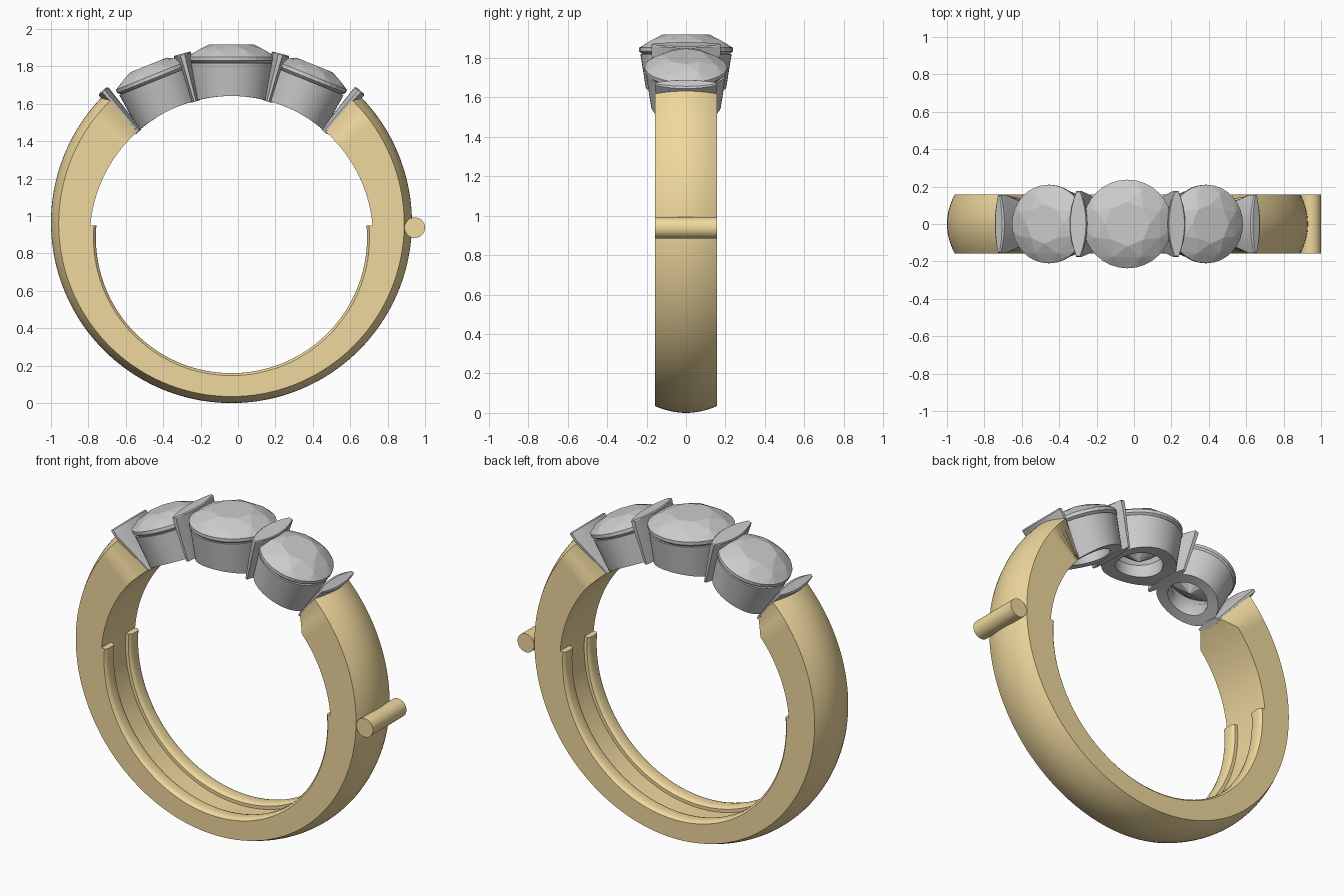
import bpy, bmesh
from math import sin, cos, pi, radians, sqrt
from mathutils import Matrix, Vector

if "Cube" in bpy.data.objects:
    bpy.data.objects.remove(bpy.data.objects["Cube"])

CX, CZ = -0.035, 0.885        # centre of the finger hole
R_IN = 0.757                  # finger hole radius
END = radians(41.5)           # where the gold band meets the stones

gold = bpy.data.materials.new("gold")
gold.diffuse_color = (0.87, 0.69, 0.34, 1)
gold.use_nodes = True
gold.node_tree.nodes["Principled BSDF"].inputs["Base Color"].default_value = gold.diffuse_color


def finish(name, bm, mat=None, smooth=None):
    bmesh.ops.recalc_face_normals(bm, faces=bm.faces[:])
    me = bpy.data.meshes.new(name)
    bm.to_mesh(me)
    bm.free()
    ob = bpy.data.objects.new(name, me)
    bpy.context.collection.objects.link(ob)
    if mat:
        me.materials.append(mat)
    if smooth:
        bpy.ops.object.select_all(action='DESELECT')
        ob.select_set(True)
        bpy.context.view_layer.objects.active = ob
        bpy.ops.object.shade_smooth_by_angle(angle=radians(smooth))
    return ob


def loft(rings, closed=False):
    """Skin a list of equal-length point loops; cap the ends unless closed."""
    bm = bmesh.new()
    vs = [[bm.verts.new(p) for p in r] for r in rings]
    n = len(vs[0])
    for i in range(len(vs) if closed else len(vs) - 1):
        a, b = vs[i], vs[(i + 1) % len(vs)]
        for j in range(n):
            bm.faces.new((a[j], a[(j + 1) % n], b[(j + 1) % n], b[j]))
    if not closed:
        bm.faces.new(vs[0])
        bm.faces.new(vs[-1])
    return bm


def polar(a, r, y):
    """Angle measured from straight up, turning toward +x."""
    return Vector((CX + r * sin(a), y, CZ + r * cos(a)))


def outer_radius(a):
    # outer circle sits a little higher than the hole, so the band thickens upward
    d = 0.08
    return d * cos(a) + sqrt(0.965 ** 2 - (d * sin(a)) ** 2)


# Gold band: domed outside, flat sides, inner edge pinched at both ends
def band_section(a):
    gap = min(a - END, 2 * pi - END - a)
    pinch = max(0, 1 - gap / 0.12)
    hw = 0.158 - 0.075 * pinch
    sag = 0.035 + 0.012 * (1 + cos(a)) / 2
    ro = outer_radius(a)
    pts = [polar(a, R_IN, -hw), polar(a, R_IN, hw)]
    for k in range(13):
        t = 1 - k / 6
        pts.append(polar(a, ro - sag * t * t, 0.158 * t))
    return pts


STEPS = 120
finish("band", loft([band_section(END + (2 * pi - 2 * END) * i / STEPS)
                     for i in range(STEPS + 1)]), gold, 25)

# Two rounded rails inside the lower half of the band
rail = [(0.158, 0.760), (0.158, 0.738), (0.150, 0.729), (0.135, 0.725), (0.095, 0.725),
        (0.080, 0.729), (0.072, 0.738), (0.072, 0.760)]
for name, s in (("front_rail", -1), ("back_rail", 1)):
    a0, a1 = radians(85), radians(275)
    finish(name, loft([[polar(a0 + (a1 - a0) * i / 80, r, s * y) for y, r in rail]
                       for i in range(81)]), gold, 35)

# Hinge pin on the right
bm = bmesh.new()
bmesh.ops.create_cone(bm, cap_ends=True, segments=32, radius1=0.055, radius2=0.055, depth=0.316,
                      matrix=Matrix.Translation((0.945, 0, 0.938)) @ Matrix.Rotation(pi / 2, 4, 'X'))
finish("hinge_pin", bm, gold, 35)


def circle(r, z, n, turn=0.0):
    return [Vector((r * cos(2 * pi * (i + turn) / n), r * sin(2 * pi * (i + turn) / n), z))
            for i in range(n)]


def stone(name, m, r):
    """Faceted gem: table, crown, thin girdle and pointed pavilion."""
    k = r / 0.237
    pts = (circle(0.50 * r, 0.078 * k, 8) + circle(0.80 * r, 0.049 * k, 8, 0.5)
           + circle(r, 0.011, 32) + circle(r, -0.008, 32)
           + circle(0.55 * r, -0.100 * k, 8, 0.5) + [Vector((0, 0, -0.185 * k))])
    bm = bmesh.new()
    for p in pts:
        bm.verts.new(m @ p)
    bmesh.ops.convex_hull(bm, input=bm.verts[:])
    bmesh.ops.dissolve_limit(bm, angle_limit=radians(1), verts=bm.verts[:], edges=bm.edges[:])
    finish(name, bm)


def cup(name, m, r, r_low):
    """Tapered collar whose underside follows the finger hole."""
    axis = (m.to_3x3() @ Vector((0, 0, 1))).normalized()

    def under(rad):
        out = []
        for p in circle(rad, 0, 48):
            q = m @ p
            d = Vector((q.x - CX, 0, q.z - CZ))
            b = d.dot(axis)
            out.append(q + axis * (-b + sqrt(b * b - d.length_squared + R_IN ** 2)))
        return out

    def level(rad, z):
        return [m @ p for p in circle(rad, z, 48)]

    rings = [level(r, -0.022), under(r_low), under(0.56 * r),
             level(0.56 * r, -0.13), level(0.9 * r, -0.022)]
    finish(name, loft(rings, closed=True), smooth=35)


def bar(name, a, rows):
    """Upright divider with a lens-shaped cross-section; rows are radius, half thickness, half width."""
    rings = []
    for r, w, h in rows:
        ring = []
        for side in (1, -1):
            for k in range(9):
                t = side * (k / 4 - 1)
                ring.append(polar(a, r, h * t) + Vector((cos(a), 0, -sin(a)))
                            * side * w * (1 - 0.75 * t * t))
        rings.append(ring)
    finish(name, loft(rings), smooth=30)


# Three stones in their cups
for side, pos, tilt, dist, r, r_low in (("left", -26, -22, 0.955, 0.21, 0.178),
                                        ("centre", 0, 0, 0.955, 0.237, 0.203),
                                        ("right", 26, 22, 0.955, 0.21, 0.178)):
    m = Matrix.Translation(polar(radians(pos), dist, 0)) @ Matrix.Rotation(radians(tilt), 4, 'Y')
    stone(side + "_stone", m, r)
    cup(side + "_cup", m, r - 0.006, r_low)

# Dividers between the stones and at the band ends
inner_rows = [(1.018, 0.043, 0.172), (1.012, 0.048, 0.176), (0.975, 0.042, 0.175), (0.752, 0.024, 0.150)]
end_rows = [(1.045, 0.024, 0.150), (1.038, 0.034, 0.156), (1.000, 0.032, 0.156), (0.752, 0.020, 0.085)]
for side, s in (("left", -1), ("right", 1)):
    bar(side + "_inner_bar", s * radians(15), inner_rows)
    bar(side + "_end_bar", s * radians(41.2), end_rows)
